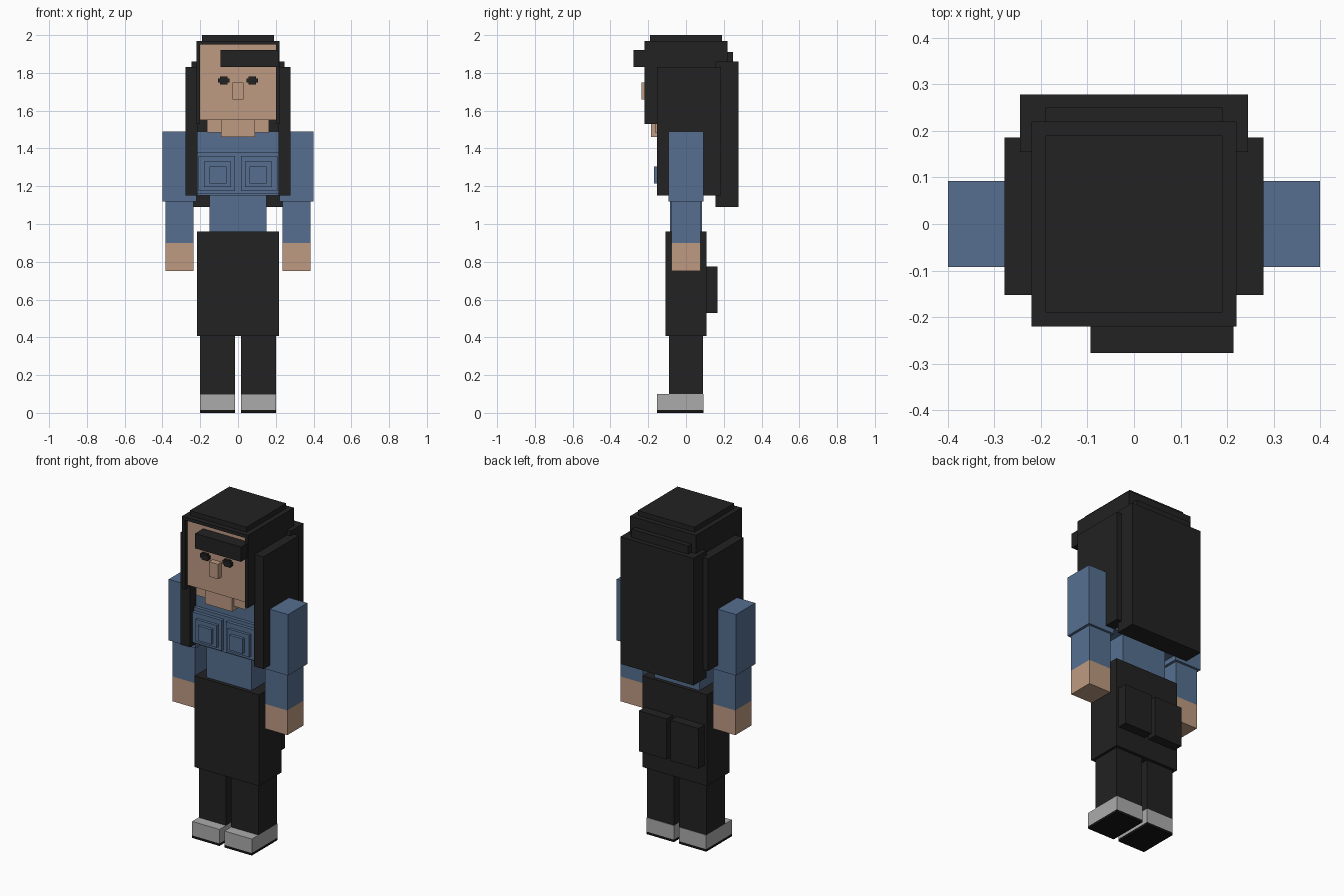
import bpy


def material(name, r, g, b):
    m = bpy.data.materials.new(name)
    m.diffuse_color = (r, g, b, 1)
    return m


DARK = material("charcoal", 0.016, 0.016, 0.016)
BLACK = material("sole black", 0.007, 0.007, 0.007)
BLUE = material("denim blue", 0.093, 0.159, 0.278)
SKIN = material("skin", 0.515, 0.327, 0.223)
GREY = material("shoe grey", 0.41, 0.41, 0.41)

FACES = [(0, 2, 3, 1), (4, 5, 7, 6), (0, 1, 5, 4),
         (2, 6, 7, 3), (0, 4, 6, 2), (1, 3, 7, 5)]


def box(name, mat, x, y, z):
    """Block spanning the given (min, max) ranges."""
    verts = [(a, b, c) for c in z for b in y for a in x]
    me = bpy.data.meshes.new(name)
    me.from_pydata(verts, [], FACES)
    me.materials.append(mat)
    ob = bpy.data.objects.new(name, me)
    bpy.context.collection.objects.link(ob)
    return ob


def pair(name, mat, x, y, z):
    """Block on the right and its mirror on the left."""
    box(name + "_right", mat, x, y, z)
    box(name + "_left", mat, (-x[1], -x[0]), y, z)


# Head, neck and face
box("head", SKIN, (-0.2, 0.2), (-0.2, 0.2), (1.55, 1.95))
box("neck", SKIN, (-0.165, 0.165), (-0.165, 0.1), (1.485, 1.55))
box("chin", SKIN, (-0.09, 0.09), (-0.185, -0.08), (1.46, 1.55))
box("nose", SKIN, (-0.03, 0.03), (-0.235, -0.2), (1.66, 1.75))
pair("eye_wide", DARK, (0.045, 0.105), (-0.215, -0.2), (1.748, 1.77))
pair("eye_tall", DARK, (0.055, 0.095), (-0.214, -0.2), (1.738, 1.78))

# Hair
box("hair_crown", DARK, (-0.19, 0.19), (-0.19, 0.19), (1.97, 2.0))
box("hair_cap", DARK, (-0.22, 0.22), (-0.22, 0.22), (1.95, 1.97))
pair("hair_temple", DARK, (0.2, 0.22), (-0.22, 0.22), (1.53, 1.95))
box("hair_nape", DARK, (-0.2, 0.2), (0.2, 0.22), (1.53, 1.95))
box("hair_back_ridge", DARK, (-0.19, 0.19), (0.22, 0.25), (1.8, 1.91))
box("hair_back", DARK, (-0.245, 0.245), (0.155, 0.278), (1.09, 1.86))
pair("hair_side", DARK, (0.215, 0.278), (-0.153, 0.186), (1.15, 1.83))
box("fringe", DARK, (-0.093, 0.214), (-0.277, -0.19), (1.83, 1.92))

# Shirt: torso, waist and stepped chest panels
box("torso", BLUE, (-0.22, 0.22), (-0.095, 0.095), (1.15, 1.49))
box("waist", BLUE, (-0.15, 0.15), (-0.085, 0.085), (0.95, 1.15))
box("chest_panel", BLUE, (-0.215, 0.215), (-0.115, -0.09), (1.16, 1.38))
for i, (x, y, z) in enumerate([((0.015, 0.21), -0.135, (1.175, 1.36)),
                               ((0.037, 0.18), -0.152, (1.195, 1.33)),
                               ((0.06, 0.15), -0.17, (1.215, 1.305))]):
    pair(f"chest_step_{i + 1}", BLUE, x, (y, -0.11), z)

# Arms
pair("upper_arm", BLUE, (0.22, 0.4), (-0.092, 0.092), (1.12, 1.49))
pair("forearm", BLUE, (0.235, 0.385), (-0.078, 0.078), (0.9, 1.12))
pair("hand", SKIN, (0.235, 0.385), (-0.078, 0.078), (0.75, 0.9))

# Skirt, legs and shoes
box("skirt", DARK, (-0.216, 0.216), (-0.108, 0.108), (0.408, 0.96))
pair("skirt_back_panel", DARK, (0.013, 0.2), (0.1, 0.166), (0.53, 0.775))
pair("leg", DARK, (0.017, 0.2), (-0.09, 0.09), (0.1, 0.41))
pair("shoe", GREY, (0.017, 0.2), (-0.153, 0.092), (0.015, 0.1))
pair("sole", BLACK, (0.017, 0.2), (-0.153, 0.092), (0, 0.015))
